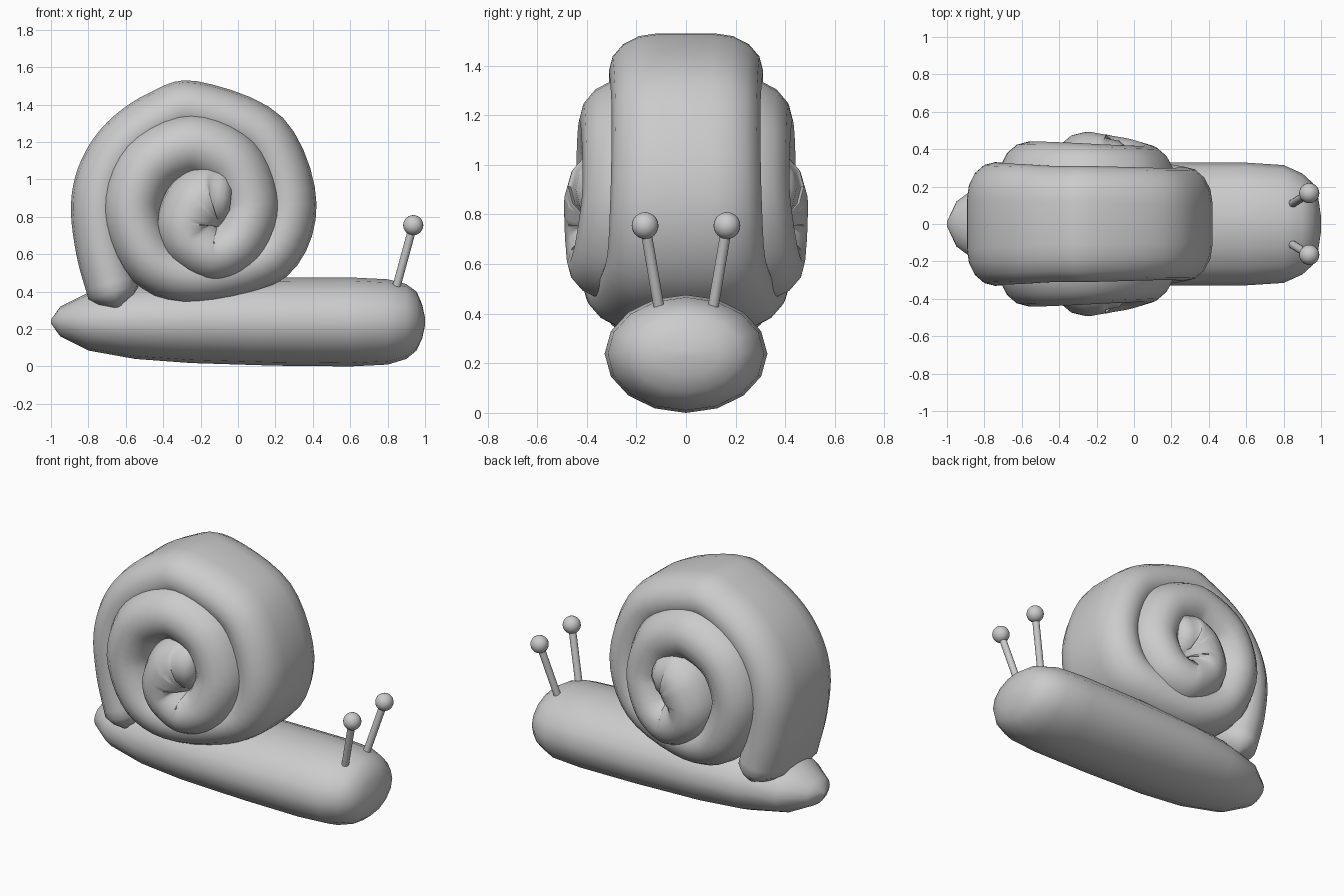
import bpy, bmesh, math
from mathutils import Vector

if "Cube" in bpy.data.objects:
    bpy.data.objects.remove(bpy.data.objects["Cube"])


def smooth(ob):
    bpy.ops.object.select_all(action='DESELECT')
    bpy.context.view_layer.objects.active = ob
    ob.select_set(True)
    bpy.ops.object.shade_smooth_by_angle(angle=math.radians(60))


def loft(name, rings):
    """Skin a list of equal-length point rings and cap both ends."""
    bm = bmesh.new()
    rows = [[bm.verts.new(p) for p in ring] for ring in rings]
    n = len(rows[0])
    for a, b in zip(rows, rows[1:]):
        for i in range(n):
            j = (i + 1) % n
            bm.faces.new((a[i], a[j], b[j], b[i]))
    bm.faces.new(rows[0])
    bm.faces.new(rows[-1][::-1])
    bmesh.ops.recalc_face_normals(bm, faces=bm.faces)
    me = bpy.data.meshes.new(name)
    bm.to_mesh(me)
    bm.free()
    ob = bpy.data.objects.new(name, me)
    bpy.context.collection.objects.link(ob)
    smooth(ob)
    return ob


def catmull(keys, steps):
    """Smooth interpolation through key vectors."""
    ks = [Vector(k) for k in keys]
    ks = [2 * ks[0] - ks[1]] + ks + [2 * ks[-1] - ks[-2]]
    out = []
    for i in range(1, len(ks) - 2):
        a, b, c, d = ks[i - 1:i + 3]
        for s in range(steps):
            t = s / steps
            out.append(0.5 * (2 * b + (c - a) * t + (2 * a - 5 * b + 4 * c - d) * t * t
                              + (3 * b - a - 3 * c + d) * t ** 3))
    return out + [ks[-2]]


# Body: elliptical rings of x, bottom z, top z, half width
sections = [(-1, .23, .25, .012), (-.95, .16, .32, .12), (-.8, .085, .395, .23),
            (-.55, .04, .44, .29), (-.25, .018, .465, .32), (.2, .004, .474, .328),
            (.6, 0, .476, .328), (.8, .01, .466, .315), (.9, .04, .44, .27),
            (.955, .085, .40, .22), (.985, .15, .33, .14), (1, .22, .26, .04)]
body = []
for x, lo, hi, w in sections:
    ring = []
    for i in range(16):
        a = math.tau * i / 16
        ring.append((x, w * math.cos(a), (lo + hi) / 2 + (hi - lo) / 2 * math.sin(a)))
    body.append(ring)
loft("body", body)

# Shell: spiral outer edge, given as x, z, half thickness, half width
spiral = [(-.80, .36, .14, .33), (-.865, .60, .145, .33), (-.893, .87, .15, .33),
          (-.84, 1.10, .15, .325), (-.70, 1.305, .15, .32), (-.48, 1.46, .15, .31),
          (-.22, 1.525, .15, .31), (.24, 1.33, .15, .30), (.42, .87, .15, .305),
          (.26, .48, .15, .325), (-.22, .335, .15, .39), (-.565, .46, .15, .43),
          (-.725, .83, .16, .44), (-.60, 1.19, .17, .44), (-.25, 1.355, .175, .43),
          (.09, 1.21, .175, .42), (.225, .87, .165, .42), (.11, .57, .15, .45),
          (-.13, .45, .15, .475), (-.36, .56, .155, .485), (-.44, .76, .17, .49),
          (-.36, .98, .18, .49), (-.20, 1.085, .18, .475), (-.06, 1.08, .18, .445)]
path = catmull([(x, z, r) for x, z, r, w in spiral], 5)
widths = catmull([(w, 0, 0) for x, z, r, w in spiral], 5)


def shell_ring(i, scale=1, shift=0):
    t = path[min(i + 1, len(path) - 1)] - path[max(i - 1, 0)]
    t = Vector((t.x, t.y)).normalized()
    inward = Vector((t.y, -t.x))
    r, w = path[i].z, widths[i].x
    c = Vector((path[i].x, path[i].y)) + inward * r + t * shift
    q = r + .045
    ring = []
    for side in (1, -1):
        for k in range(9):
            a = math.pi * k / 8 - math.pi / 2
            y = side * (w - q + q * math.cos(a))
            p = c + inward * (side * r * math.sin(a) * scale)
            ring.append((p.x, y - side * (1 - scale) * .12, p.y))
    return ring


rings = [shell_ring(0, .3, -.085), shell_ring(0, .75, -.045)]
rings += [shell_ring(i) for i in range(len(path))]
rings.append(shell_ring(len(path) - 1, .7, .04))
loft("shell", rings)

# Eye stalks with round eyes
for side, label in ((1, "left"), (-1, "right")):
    base = Vector((.84, side * .105, .40))
    tip = Vector((.937, side * .165, .755))
    d = tip - base
    bpy.ops.mesh.primitive_cylinder_add(vertices=16, radius=.022, depth=d.length,
                                        location=(base + tip) / 2,
                                        rotation=d.to_track_quat('Z', 'Y').to_euler())
    bpy.context.object.name = label + "_eye_stalk"
    smooth(bpy.context.object)
    bpy.ops.mesh.primitive_uv_sphere_add(segments=24, ring_count=12, radius=.054, location=tip)
    bpy.context.object.name = label + "_eye"
    smooth(bpy.context.object)
